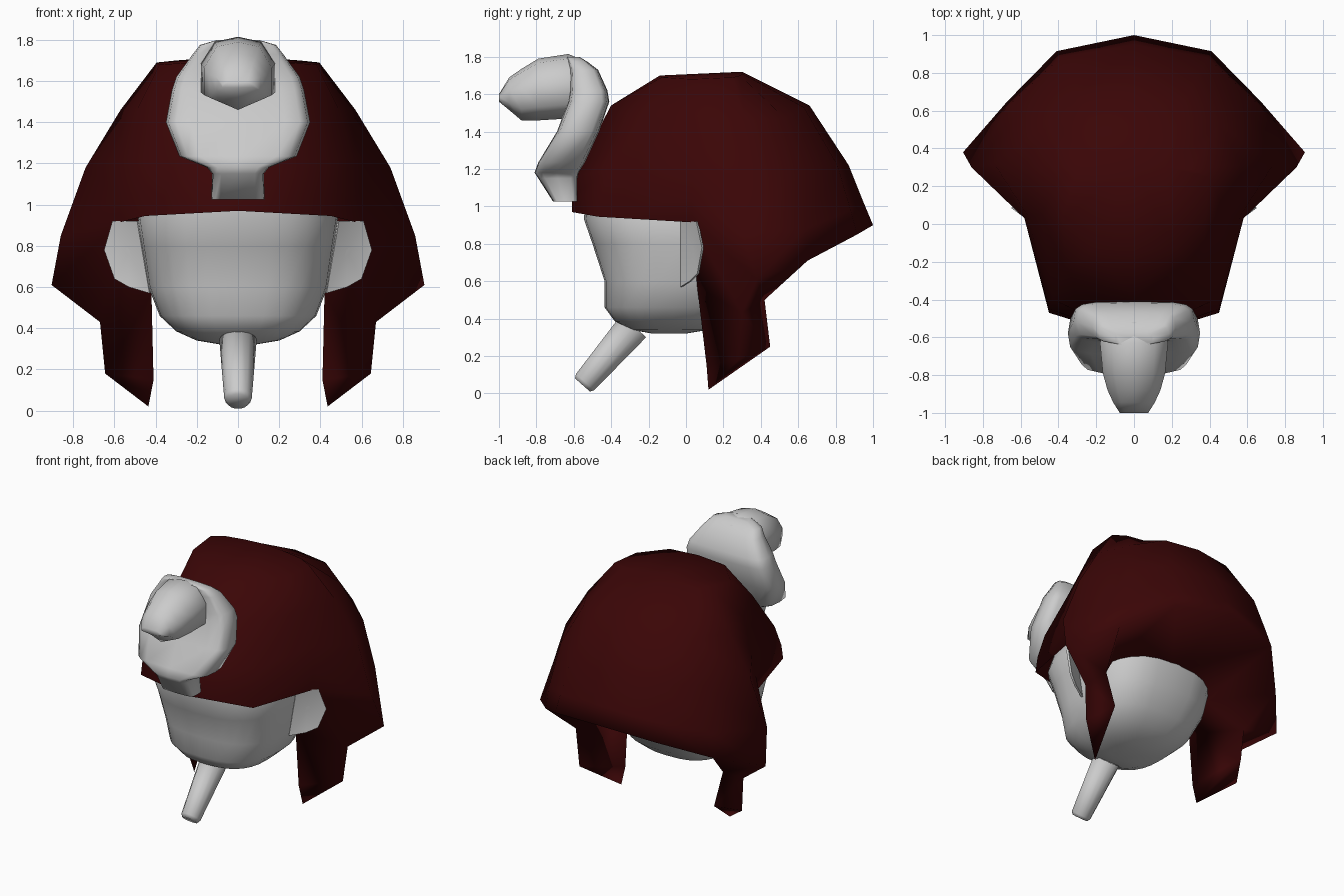
import bpy, bmesh, math
from mathutils import Vector, Matrix

cube = bpy.data.objects.get("Cube")
if cube:
    bpy.data.objects.remove(cube, do_unlink=True)


def material(name, rgb):
    m = bpy.data.materials.new(name)
    m.use_nodes = True
    m.diffuse_color = (*rgb, 1)
    bsdf = next(n for n in m.node_tree.nodes if n.type == 'BSDF_PRINCIPLED')
    bsdf.inputs["Base Color"].default_value = (*rgb, 1)
    bsdf.inputs["Roughness"].default_value = 0.8
    return m


STONE = material("pale_grey", (0.6, 0.6, 0.6))
RED = material("dark_red", (0.043, 0.0017, 0.002))


def finish(name, bm, mat, angle=60, mirror=False):
    """Turn a bmesh into a smooth-shaded object, optionally mirrored over x."""
    if mirror:
        bmesh.ops.mirror(bm, geom=bm.verts[:] + bm.edges[:] + bm.faces[:],
                         matrix=Matrix.Identity(4), merge_dist=0.001, axis='X')
    bmesh.ops.recalc_face_normals(bm, faces=bm.faces[:])
    me = bpy.data.meshes.new(name)
    bm.to_mesh(me)
    bm.free()
    me.materials.append(mat)
    ob = bpy.data.objects.new(name, me)
    bpy.context.collection.objects.link(ob)
    bpy.ops.object.select_all(action='DESELECT')
    ob.select_set(True)
    bpy.context.view_layer.objects.active = ob
    bpy.ops.object.shade_smooth_by_angle(angle=math.radians(angle))


def ring(centre, u, v, sides, power=2.0):
    """Superellipse around centre spanned by the vectors u and v."""
    pts = []
    for i in range(sides):
        a = 2 * math.pi * i / sides
        c, s = math.cos(a), math.sin(a)
        pts.append(Vector(centre)
                   + Vector(u) * math.copysign(abs(c) ** (2 / power), c)
                   + Vector(v) * math.copysign(abs(s) ** (2 / power), s))
    return pts


def loft(name, rings, mat, angle=60):
    """Skin a list of equal rings and cap both ends."""
    bm = bmesh.new()
    loops = [[bm.verts.new(p) for p in r] for r in rings]
    n = len(loops[0])
    for a, b in zip(loops, loops[1:]):
        for i in range(n):
            j = (i + 1) % n
            bm.faces.new((a[i], a[j], b[j], b[i]))
    bm.faces.new(loops[0])
    bm.faces.new(loops[-1])
    finish(name, bm, mat, angle)


def level(z, half_width, y_front, y_back, sides, power):
    """Horizontal ring at height z."""
    return ring((0, (y_front + y_back) / 2, z), (half_width, 0, 0),
                (0, (y_back - y_front) / 2, 0), sides, power)


def snout_ring(y, w, lo, hi):
    """Upright section with straight sides, a rounded top and a keel below."""
    h = hi - lo
    half = [(w, lo + .22 * h), (w, lo + .62 * h), (.62 * w, hi - .07 * h)]
    right = [(0, lo)] + half + [(0, hi)]
    left = [(-x, z) for x, z in reversed(half)]
    return [Vector((x, y, z)) for x, z in right + left]


# Headdress: columns run from the brow round to the back, each from rim to crown
columns = [
    [(0, -.61, .97), (0, -.61, 1.05), (0, -.60, 1.16), (0, -.40, 1.54), (0, -.14, 1.70)],
    [(.45, -.47, .945), (.45, -.45, 1.05), (.43, -.40, 1.20), (.36, -.25, 1.46), (.22, -.13, 1.69)],
    [(.57, .03, .915), (.58, .03, 1.05), (.56, .04, 1.22), (.49, .05, 1.46), (.38, .03, 1.68)],
    [(.905, .38, .61), (.86, .30, .85), (.74, .32, 1.18), (.57, .31, 1.46), (.395, .25, 1.69)],
    [(.67, .65, .71), (.65, .64, .88), (.57, .62, 1.20), (.45, .53, 1.47), (.30, .29, 1.70)],
    [(.41, .915, .85), (.39, .88, .98), (.35, .81, 1.22), (.26, .63, 1.53), (.16, .30, 1.71)],
    [(0, 1.0, .90), (0, .95, 1.02), (0, .87, 1.22), (0, .66, 1.54), (0, .30, 1.72)],
]
bm = bmesh.new()
grid = [[bm.verts.new(p) for p in col] for col in columns]
for a, b in zip(grid, grid[1:]):
    for k in range(4):
        bm.faces.new((a[k], b[k], b[k + 1], a[k + 1]))
bm.faces.new([col[-1] for col in grid])

# Lappets hang from the rim as three-sided strips, and the underside closes to the head
rim = [col[0] for col in grid]
f1, f2, f3, o1, o2, b1, b2, u_side, u_back = [bm.verts.new(p) for p in (
    (.42, .06, .57), (.41, .11, .15), (.435, .12, .02),
    (.67, .30, .43), (.645, .28, .18),
    (.59, .42, .50), (.54, .45, .25),
    (.40, .25, .72), (0, .39, .75))]
for f in ((rim[2], f1, o1, rim[3]), (f1, f2, o2, o1), (f2, f3, o2),
          (rim[3], o1, b1, rim[4]), (o1, o2, b2, b1),
          (f1, b1, b2, f2), (f2, b2, f3), (f3, b2, o2), (f1, u_side, b1),
          (rim[4], b1, u_side, rim[5]), (rim[5], u_side, u_back, rim[6])):
    bm.faces.new(f)
finish("headdress", bm, RED, 180, mirror=True)

# Head: height, half width, front y, back y
head = [(.32, .08, -.18, 0), (.34, .20, -.29, .12), (.385, .30, -.38, .22),
        (.46, .38, -.435, .31), (.60, .435, -.435, .40), (.80, .465, -.50, .46),
        (.93, .485, -.545, .45), (1.05, .43, -.54, .38)]
loft("head", [level(*h, 28, 2.7) for h in head], STONE)

# Ears: cupped plates sweeping outward and back
outline = [(.49, -.03, .92), (.61, .055, .92), (.65, .085, .78),
           (.60, .06, .64), (.53, .02, .60), (.43, -.03, .57)]
bm = bmesh.new()
front = [bm.verts.new(p) for p in outline]
back = [bm.verts.new((x - .01, y + .01, z)) for x, y, z in outline]
hollow = bm.verts.new((.53, .035, .77))
for i in range(6):
    j = (i + 1) % 6
    bm.faces.new((front[i], front[j], hollow))
    bm.faces.new((front[i], back[i], back[j], front[j]))
bm.faces.new(back)
finish("ears", bm, STONE, 60, mirror=True)

# Beard: tapered rod pointing forward and down
top, tip = Vector((0, -.28, .36)), Vector((0, -.553, .045))
across = Vector((0, .75, -.66))
beard = []
for t, r in ((0, .092), (.95, .067), (1, .055)):
    beard.append(ring(top.lerp(tip, t), (r, 0, 0), across * r, 14))
loft("beard", beard, STONE, 100)

# Serpent hood: height, half width, front y, back y
hood = [(1.025, .13, -.71, -.58), (1.15, .125, -.79, -.58), (1.18, .15, -.81, -.575),
        (1.235, .285, -.79, -.54), (1.40, .35, -.69, -.465), (1.56, .32, -.63, -.41),
        (1.62, .30, -.62, -.42), (1.73, .22, -.62, -.47), (1.775, .185, -.63, -.53),
        (1.80, .10, -.64, -.57)]
loft("serpent_hood", [level(*h, 16, 4.5) for h in hood], STONE)

# Serpent head: y, half width, bottom z, top z
snout = [(-.52, .15, 1.49, 1.77), (-.63, .18, 1.47, 1.815), (-.79, .165, 1.46, 1.79),
         (-.88, .14, 1.46, 1.735), (-.945, .11, 1.515, 1.69), (-1.0, .075, 1.56, 1.60)]
loft("serpent_head", [snout_ring(*s) for s in snout], STONE, 100)
